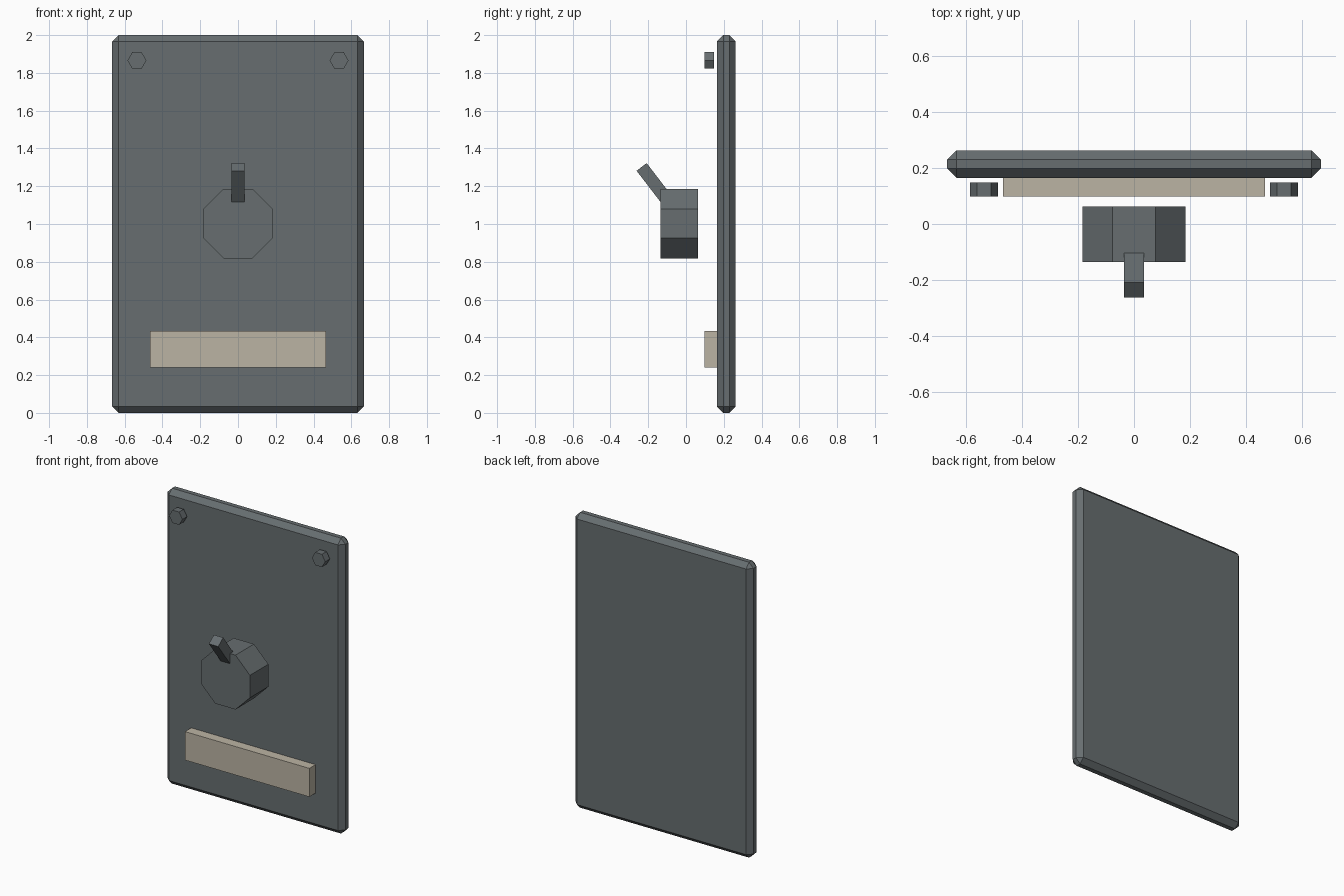
import bpy, math

if "Cube" in bpy.data.objects:
    bpy.data.objects.remove(bpy.data.objects["Cube"])


def material(name, rgb):
    m = bpy.data.materials.new(name)
    m.diffuse_color = (*rgb, 1)
    m.use_nodes = True
    m.node_tree.nodes["Principled BSDF"].inputs["Base Color"].default_value = m.diffuse_color
    return m


STEEL = material("dark steel", (0.135, 0.155, 0.162))
CREAM = material("cream label", (0.50, 0.455, 0.37))


def box(name, loc, size, mat, tilt=0):
    bpy.ops.mesh.primitive_cube_add(size=1, location=loc, rotation=(tilt, 0, 0))
    ob = bpy.context.object
    ob.name = name
    ob.scale = size
    bpy.ops.object.transform_apply(location=False, rotation=False, scale=True)
    ob.data.materials.append(mat)
    return ob


def prism(name, loc, sides, radius, depth, mat, turn):
    # Cylinder with its axis along y, turned about that axis
    bpy.ops.mesh.primitive_cylinder_add(vertices=sides, radius=radius, depth=depth,
                                        location=loc, rotation=(math.pi / 2, turn, 0))
    ob = bpy.context.object
    ob.name = name
    ob.data.materials.append(mat)
    return ob


# Chamfered back plate
plate = box("plate", (0, 0.2135, 1), (1.332, 0.098, 2), STEEL)
bevel = plate.modifiers.new("chamfer", 'BEVEL')
bevel.width = 0.033
bevel.segments = 1

# Octagonal knob with a flat on top
prism("knob", (0, -0.0365, 1.002), 8, 0.184 / math.cos(math.pi / 8), 0.198, STEEL, math.pi / 8)

# Tilted lever, running from its free end down into the knob
tilt, length = math.radians(37.5), 0.33
box("lever", (0, -0.235 + math.sin(tilt) * length / 2, 1.302 - math.cos(tilt) * length / 2),
    (0.07, 0.067, length), STEEL, tilt)

# Hexagonal bolts in the upper corners, points facing sideways
for side, label in ((-1, "left"), (1, "right")):
    prism("bolt_" + label, (side * 0.535, 0.123, 1.866), 6, 0.05, 0.05, STEEL, math.pi / 6)

# Label bar near the bottom, set slightly into the plate
box("label_bar", (0, 0.148, 0.338), (0.932, 0.1, 0.193), CREAM)
